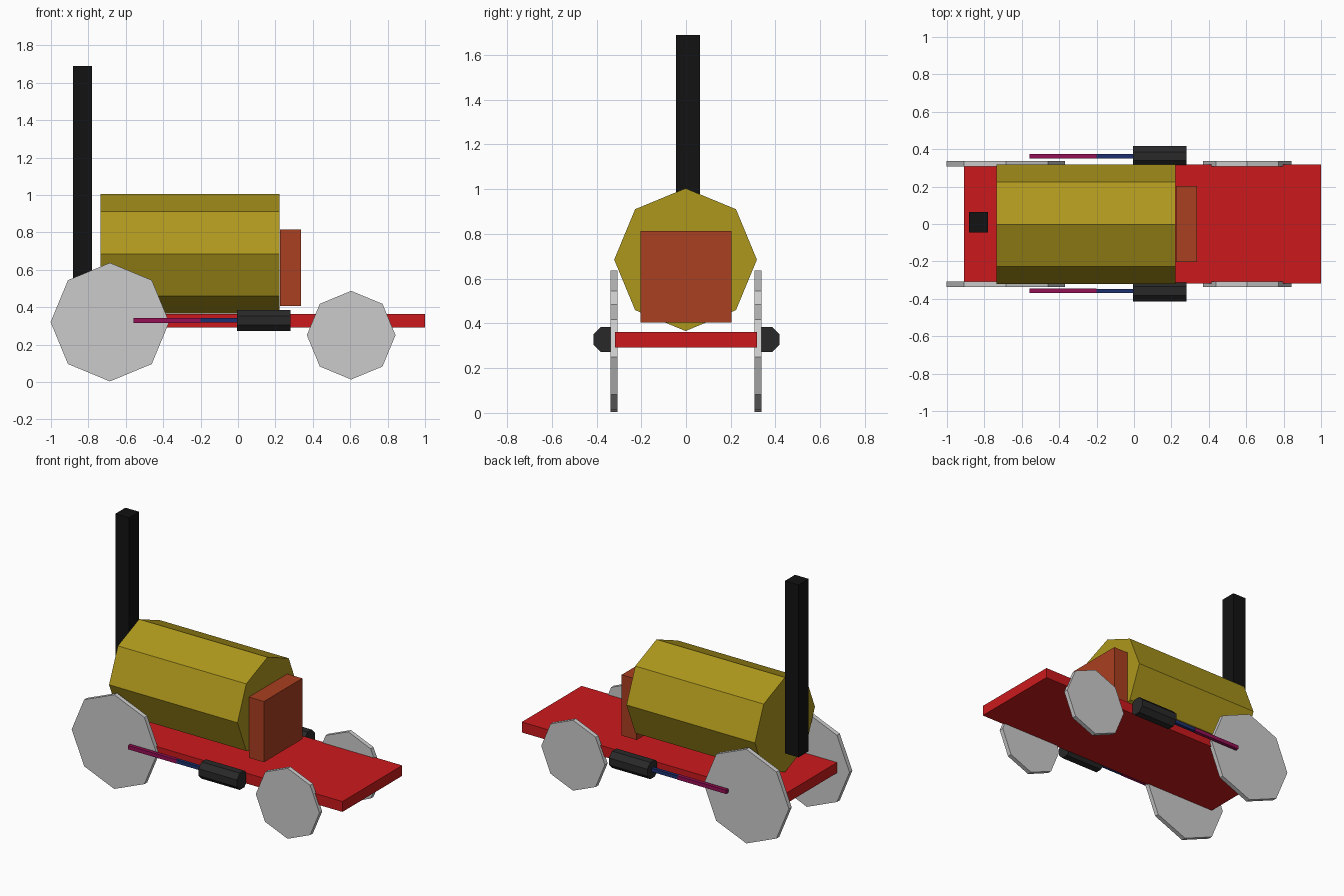
import bpy, math
from mathutils import Matrix

if "Cube" in bpy.data.objects:
    bpy.data.objects.remove(bpy.data.objects["Cube"])


def material(name, rgb):
    m = bpy.data.materials.new(name)
    m.diffuse_color = (*rgb, 1)
    m.use_nodes = True
    m.node_tree.nodes["Principled BSDF"].inputs["Base Color"].default_value = m.diffuse_color
    return m


RED = material("deck_red", (0.6, 0.01, 0.012))
BRASS = material("brass", (0.42, 0.31, 0.012))
RUST = material("rust", (0.4, 0.05, 0.015))
BLACK = material("black", (0.006, 0.006, 0.006))
CHARCOAL = material("charcoal", (0.022, 0.022, 0.022))
BLUE = material("blue", (0.012, 0.03, 0.16))
PINK = material("magenta", (0.3, 0.005, 0.09))


def finish(obj, name, mat):
    obj.name = name
    if mat:
        obj.data.materials.append(mat)
    return obj


def box(name, x, y, z, mat=None):
    """Box from (min, max) ranges on each axis."""
    bpy.ops.mesh.primitive_cube_add(size=1)
    obj = bpy.context.object
    size = [r[1] - r[0] for r in (x, y, z)]
    mid = [(r[0] + r[1]) / 2 for r in (x, y, z)]
    obj.data.transform(Matrix.Translation(mid) @ Matrix.Diagonal((*size, 1)))
    return finish(obj, name, mat)


def octagon(name, centre, radius, length, axis, mat=None, turn=0):
    """Eight-sided cylinder along the X or Y axis."""
    bpy.ops.mesh.primitive_cylinder_add(vertices=8, radius=radius, depth=length)
    obj = bpy.context.object
    tilt = Matrix.Rotation(math.pi / 2, 4, 'Y' if axis == 'X' else 'X')
    spin = Matrix.Rotation(math.radians(turn), 4, 'Z')
    obj.data.transform(Matrix.Translation(centre) @ tilt @ spin)
    return finish(obj, name, mat)


# Body
box("deck", (-0.91, 1.0), (-0.318, 0.318), (0.292, 0.362), RED)
octagon("boiler", (-0.257, -0.002, 0.685), 0.319, 0.956, 'X', BRASS)
box("firebox", (0.224, 0.336), (-0.204, 0.204), (0.405, 0.814), RUST)
box("chimney", (-0.882, -0.78), (-0.045, 0.063), (0.53, 1.69), BLACK)

# Running gear, repeated on both sides
for side, s in (("right", -1), ("left", 1)):
    octagon(f"large_wheel_{side}", (-0.685, s * 0.322, 0.32), 0.317, 0.03, 'Y')
    octagon(f"small_wheel_{side}", (0.605, s * 0.322, 0.25), 0.237, 0.03, 'Y')
    y = s * 0.36 + 0.002
    octagon(f"piston_cylinder_{side}", (0.138, y, 0.328), 0.061, 0.286, 'X', CHARCOAL, 22.5)
    box(f"piston_rod_{side}", (-0.205, 0), (y - 0.011, y + 0.011), (0.317, 0.341), BLUE)
    box(f"connecting_rod_{side}", (-0.56, -0.2), (y - 0.012, y + 0.012), (0.316, 0.342), PINK)
